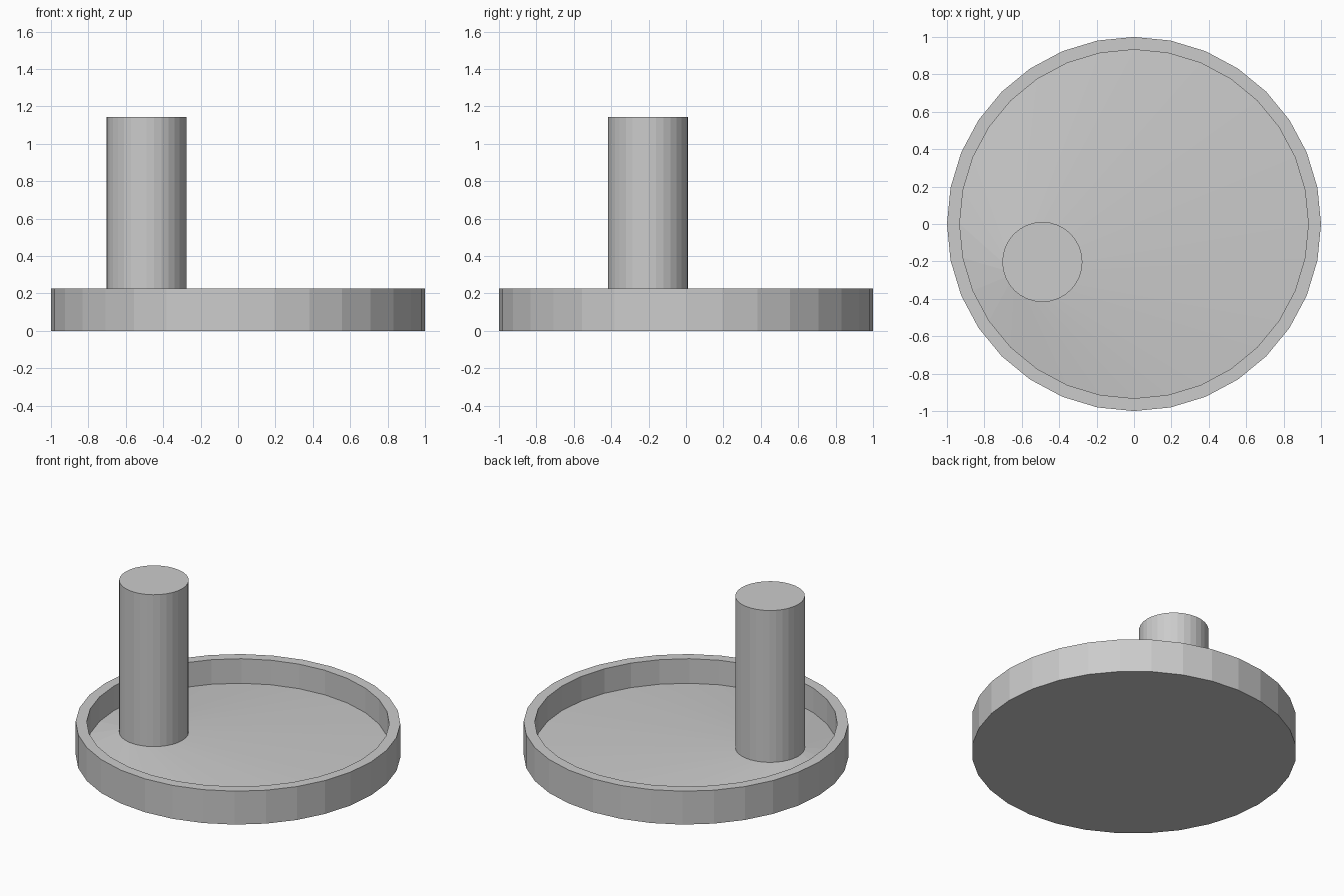
import bpy
import bmesh
from math import cos, sin, tau

if "Cube" in bpy.data.objects:
    bpy.data.objects.remove(bpy.data.objects["Cube"])

SIDES = 32
bm = bmesh.new()


def ring(radius, z, x=0.0, y=0.0):
    return [bm.verts.new((x + radius * cos(tau * i / SIDES),
                          y + radius * sin(tau * i / SIDES), z))
            for i in range(SIDES)]


def bridge(a, b):
    for i in range(SIDES):
        j = (i + 1) % SIDES
        bm.faces.new((a[i], a[j], b[j], b[i]))


# Tray wall, rim, gently rising floor and off-centre post as one continuous shell
post = (-0.49, -0.203)
rings = [
    ring(1.0, 0.0),            # underside edge
    ring(1.0, 0.227),          # outer rim
    ring(0.932, 0.227),        # inner rim
    ring(0.932, 0.06),         # floor edge
    ring(0.214, 0.11, *post),  # post base
    ring(0.214, 1.142, *post), # post top
]
for lower, upper in zip(rings, rings[1:]):
    bridge(lower, upper)

# Caps
bm.faces.new(rings[0][::-1])
bm.faces.new(rings[-1])
bmesh.ops.recalc_face_normals(bm, faces=bm.faces)

mesh = bpy.data.meshes.new("tray_with_post")
bm.to_mesh(mesh)
bm.free()
tray = bpy.data.objects.new("tray_with_post", mesh)
bpy.context.collection.objects.link(tray)
